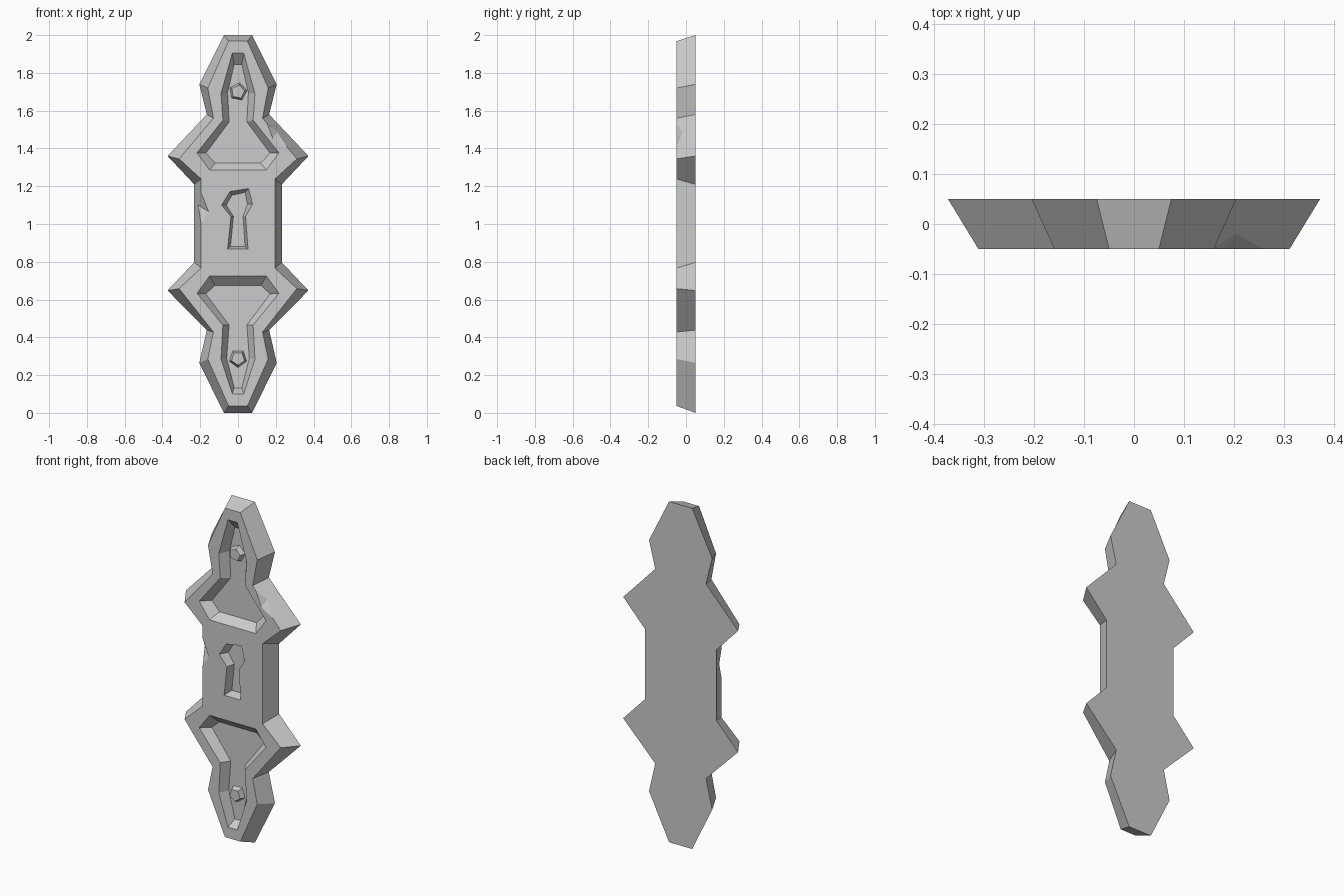
import bpy, bmesh, math
from mathutils import Vector

if "Cube" in bpy.data.objects:
    bpy.data.objects.remove(bpy.data.objects["Cube"])


def make_object(name, bm):
    bmesh.ops.recalc_face_normals(bm, faces=bm.faces)
    mesh = bpy.data.meshes.new(name)
    bm.to_mesh(mesh)
    bm.free()
    ob = bpy.data.objects.new(name, mesh)
    bpy.context.collection.objects.link(ob)
    return ob


def loft(name, sections):
    """Join matching (x, z) outlines placed at different y depths."""
    bm = bmesh.new()
    rings = [[bm.verts.new((x, y, z)) for x, z in pts] for y, pts in sections]
    for a, b in zip(rings, rings[1:]):
        for i in range(len(a)):
            j = (i + 1) % len(a)
            bm.faces.new((a[i], a[j], b[j], b[i]))
    bm.faces.new(rings[0])
    bm.faces.new(rings[-1])
    return make_object(name, bm)


def mirrored(half):
    return half + [(-x, z) for x, z in reversed(half)]


def hull(name, points):
    bm = bmesh.new()
    for p in points:
        bm.verts.new(p)
    bmesh.ops.convex_hull(bm, input=bm.verts)
    return make_object(name, bm)


FRONT, BACK, FLOOR = -0.05, 0.05, 0.0

# Bevelled plate: wide back outline, narrower front outline
back = mirrored([(.075, 2), (.205, 1.74), (.165, 1.58), (.373, 1.36), (.232, 1.21),
                 (.232, .797), (.373, .648), (.165, .438), (.205, .265), (.075, 0)])
front = mirrored([(.05, 1.968), (.16, 1.72), (.13, 1.56), (.312, 1.345), (.195, 1.238),
                  (.195, .767), (.312, .658), (.13, .428), (.16, .285), (.05, .037)])
plate = loft("escutcheon_plate", [(BACK, back), (FRONT, front)])


def recess(name, outer, inner):
    return loft(name, [(FLOOR, inner), (FRONT, outer), (FRONT - .03, outer)])


# Sunken panels and keyhole
cutters = [
    recess("upper_panel_cutter",
           mirrored([(.03, 1.905), (.09, 1.69), (.08, 1.55), (.217, 1.377), (.15, 1.285)]),
           mirrored([(.02, 1.845), (.055, 1.695), (.047, 1.54), (.17, 1.375), (.12, 1.322)])),
    recess("lower_panel_cutter",
           mirrored([(.15, .725), (.217, .633), (.08, .465), (.09, .285), (.03, .1)]),
           mirrored([(.122, .675), (.17, .63), (.047, .465), (.06, .29), (.02, .132)])),
    recess("keyhole_cutter",
           [(-.042, 1.172), (.056, 1.188), (.077, 1.105), (.04, 1.04),
            (.053, .868), (-.055, .868), (-.037, 1.04), (-.087, 1.1)],
           [(-.032, 1.152), (.038, 1.168), (.05, 1.105), (.027, 1.04),
            (.037, .882), (-.04, .882), (-.024, 1.04), (-.062, 1.1)]),
    # Worn chips on the rim
    hull("right_chip_cutter", [(.155, FRONT, 1.53), (.26, FRONT, 1.406), (.185, FRONT, 1.45),
                               (.205, -.02, 1.49), (.26, -.12, 1.54)]),
    hull("left_chip_cutter", [(-.195, FRONT, 1.165), (-.195, FRONT, 1.0), (-.155, FRONT, 1.065),
                              (-.211, -.005, 1.1), (-.26, -.12, 1.09)]),
]

for c in cutters:
    c.hide_render = True
    c.hide_set(True)
    mod = plate.modifiers.new(c.name, 'BOOLEAN')
    mod.operation = 'DIFFERENCE'
    mod.solver = 'EXACT'
    mod.object = c

# Apply the cuts and drop the helpers
bpy.context.view_layer.update()
dg = bpy.context.evaluated_depsgraph_get()
cut_mesh = bpy.data.meshes.new_from_object(plate.evaluated_get(dg))
plate.modifiers.clear()
plate.data = cut_mesh
for c in cutters:
    bpy.data.objects.remove(c)


def pentagon(z, r, angle):
    return [(r * math.cos(angle + i * math.tau / 5), z + r * math.sin(angle + i * math.tau / 5))
            for i in range(5)]


# Five-sided screw heads standing on the panel floors
for name, z, angle in (("upper_screw", 1.7, math.radians(80)), ("lower_screw", .288, math.radians(-90))):
    loft(name, [(FLOOR + .005, pentagon(z, .05, angle)), (-.03, pentagon(z, .036, angle))])
